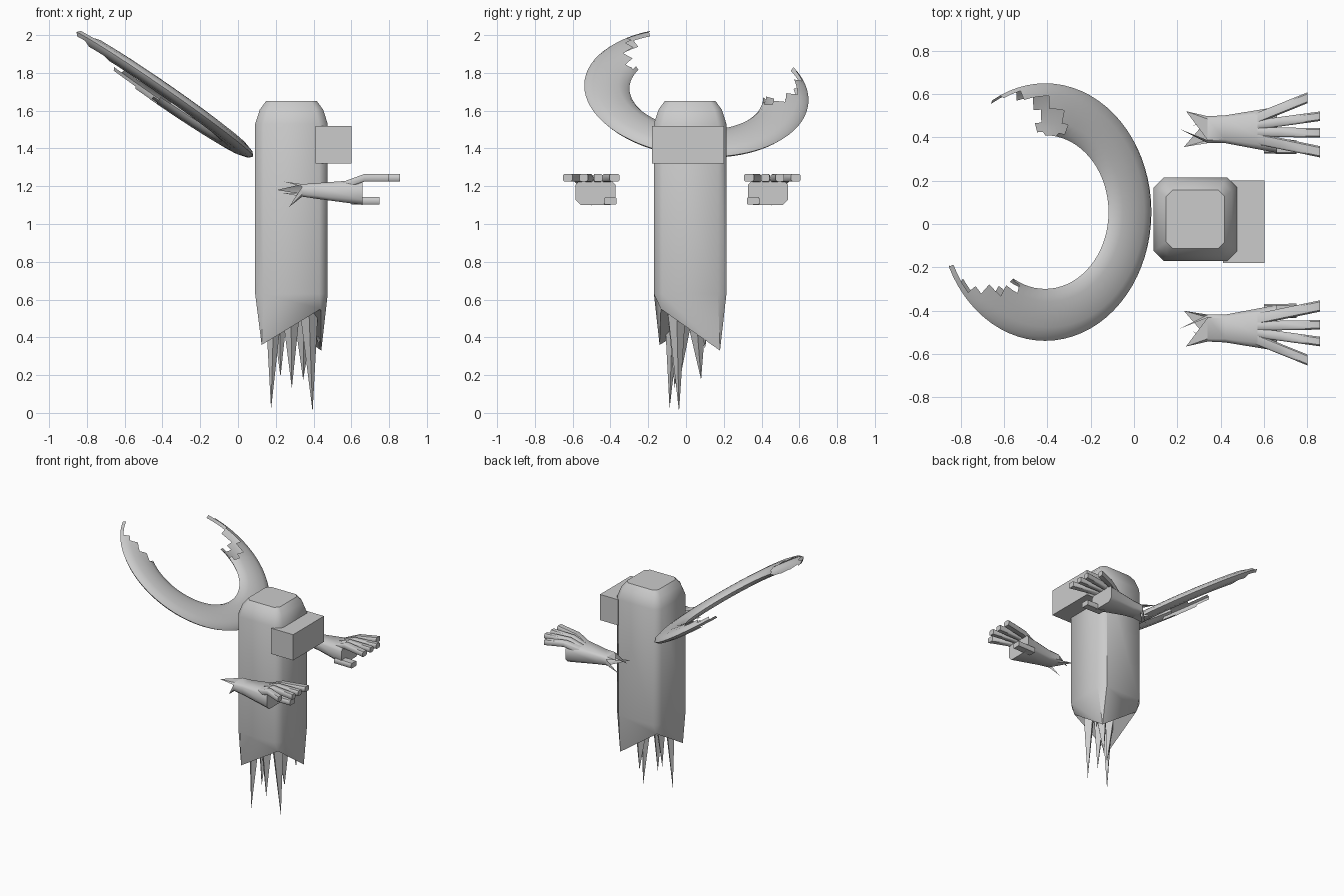
import bpy, math
from math import cos, sin, radians
from mathutils import Vector

if "Cube" in bpy.data.objects:
    bpy.data.objects.remove(bpy.data.objects["Cube"])


def make(name, verts, faces, smooth=True):
    me = bpy.data.meshes.new(name)
    me.from_pydata([tuple(v) for v in verts], [], faces)
    me.validate()
    ob = bpy.data.objects.new(name, me)
    bpy.context.collection.objects.link(ob)
    bpy.ops.object.select_all(action='DESELECT')
    ob.select_set(True)
    bpy.context.view_layer.objects.active = ob
    if smooth:
        bpy.ops.object.shade_smooth_by_angle(angle=radians(45))
    return ob


def octagon(a, b, c):
    """Chamfered rectangle, starting at the +a +b corner."""
    return [(a, b - c), (a - c, b), (c - a, b), (-a, b - c),
            (-a, c - b), (c - a, -b), (a - c, -b), (a, c - b)]


def bridge(i0, i1, n):
    return [(i0 + k, i0 + (k + 1) % n, i1 + (k + 1) % n, i1 + k) for k in range(n)]


# Body: rounded column whose bottom hem hangs down at two opposite corners
CX, CY = 0.283, 0.022
verts, faces = [], []
for z, h, c in [(1.65, .135, .03), (1.605, .168, .04), (1.53, .192, .045), (0.63, .192, .045)]:
    verts += [(CX + x, CY + y, z) for x, y in octagon(h, h, c)]
for k in range(3):
    faces += bridge(k * 8, k * 8 + 8, 8)
faces.append(tuple(range(8)))
hem = {0: (.158, .158, .33), 1: (-.155, .155, .55), 2: (-.158, -.162, .36), 3: (.155, -.155, .55)}
for k in range(4):
    x, y, z = hem[k]
    verts.append((CX + x, CY + y, z))
    a, b, c = 24 + 2 * k, 25 + 2 * k, 24 + (2 * k + 2) % 8
    faces += [(a, b, 32 + k), (b, c, 32 + (k + 1) % 4, 32 + k)]
verts.append((CX, CY, .53))
faces += [(32 + k, 32 + (k + 1) % 4, 36) for k in range(4)]
make("body", verts, faces)

# Ragged spikes hanging under the body: tip, root centre, root half width
spikes = [((.175, -.087, .02), (.19, -.07), .045), ((.395, -.037, .005), (.375, -.05), .05),
          ((.285, -.06, .13), (.28, -.05), .05), ((.225, -.03, .19), (.22, 0), .045),
          ((.345, .08, .175), (.35, .05), .06), ((.43, .10, .34), (.42, .10), .04)]
for n, (tip, (x, y), w) in enumerate(spikes):
    base = [(x + w * cos(a), y + w * sin(a), .56) for a in (0, math.pi / 2, math.pi, 1.5 * math.pi)]
    make(f"tail_spike_{n + 1}", base + [tip], [(k, (k + 1) % 4, 4) for k in range(4)], False)

# Block on the upper side
bpy.ops.mesh.primitive_cube_add(size=1, location=(.506, .01, 1.42))
box = bpy.context.object
box.name = "face_block"
box.scale = (.19, .38, .20)

# Horns: open flattened tube on a tilted circle, each strip broken off at its own angle
CEN = Vector((-.41, .055, 1.695))
U = Vector((.824, 0, -.566))
V = Vector((0, 1, -.065)).normalized()
N = U.cross(V)
SIDES, STEP = 12, 5
# strip k runs from outer edge over the top to the inner edge and back underneath
far_end = [115, 105, 90, 80, 75, 80, 90, 95, 90, 95, 105, 120]
near_end = [155, 140, 135, 125, 115, 120, 120, 110, 125, 130, 145, 155]
angles = list(range(-160, 125, STEP))
verts, faces = [], []
for a in angles:
    t = radians(a)
    out = U * cos(t) + V * sin(t)
    for k in range(SIDES):
        p = 2 * math.pi * k / SIDES
        verts.append(CEN + out * (.475 + .12 * cos(p)) + N * (.035 * sin(p)))
for i, a in enumerate(angles[:-1]):
    for k in range(SIDES):
        if -near_end[k] <= a < far_end[k]:
            n = (k + 1) % SIDES
            faces.append((i * SIDES + k, i * SIDES + SIDES + k, i * SIDES + SIDES + n, i * SIDES + n))
make("broken_horns", verts, faces)

# Hands: tapered palm, torn wrist, four fingers and a thumb, mirrored across y
MIRROR_Y = -.0225


def hand_parts():
    # palm rings: x, y centre, z centre, half width, half height
    rings = [(.34, .435, 1.178, .062, .033), (.42, .437, 1.175, .064, .042), (.66, .434, 1.168, .106, .067)]
    v, f = [], []
    for x, y, z, hy, hz in rings:
        v += [(x, y + a, z + b) for a, b in octagon(hy, hz, min(hy, hz) * .4)]
    f += bridge(0, 8, 8) + bridge(8, 16, 8) + [tuple(range(16, 24))]
    tips = [(.24, .52, 1.225), (.205, .44, 1.18), (.23, .355, 1.165), (.27, .45, 1.09)]
    for k, tip in enumerate(tips):
        v.append(tip)
        for j in (0, 1):
            f.append((2 * k + j, (2 * k + j + 1) % 8, 24 + k))
    yield "palm", v, f
    # digits: start (x, y, z), end (x, y, z), half width
    digits = [((.56, .485, 1.205), (.80, .582, 1.245), .025), ((.56, .456, 1.205), (.858, .497, 1.245), .022),
              ((.56, .425, 1.205), (.858, .420, 1.245), .022), ((.56, .395, 1.205), (.858, .333, 1.245), .026),
              ((.60, .358, 1.122), (.75, .355, 1.122), .033)]
    for n, (s, e, w) in enumerate(digits):
        m = (.67, s[1] + (e[1] - s[1]) * (.67 - s[0]) / (e[0] - s[0]), e[2])
        v, f = [], []
        for p in (s, m, e):
            v += [(p[0], p[1] + a, p[2] + b) for a, b in octagon(w, .02, .007)]
        f = bridge(0, 8, 8) + bridge(8, 16, 8) + [tuple(range(16, 24)), tuple(range(8))]
        yield ("thumb" if n == 4 else f"finger_{n + 1}"), v, f


for name, v, f in hand_parts():
    make("far_" + name, v, f)
    make("near_" + name, [(x, 2 * MIRROR_Y - y, z) for x, y, z in v], [t[::-1] for t in f])

# Consistent outward normals on closed and open shells
for ob in bpy.context.collection.objects:
    bpy.ops.object.select_all(action='DESELECT')
    ob.select_set(True)
    bpy.context.view_layer.objects.active = ob
    bpy.ops.object.mode_set(mode='EDIT')
    bpy.ops.mesh.select_all(action='SELECT')
    bpy.ops.mesh.normals_make_consistent(inside=False)
    bpy.ops.object.mode_set(mode='OBJECT')
